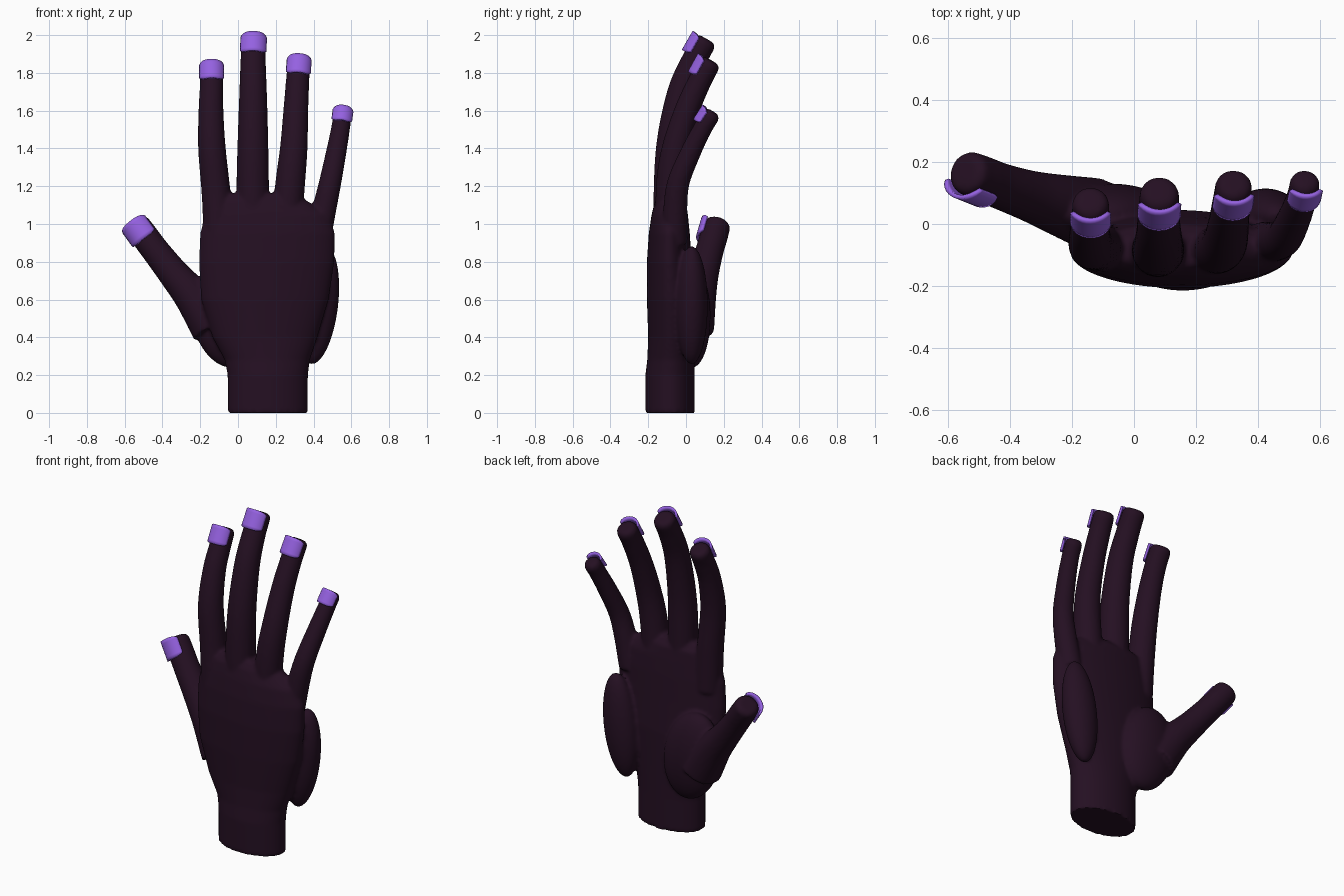
import bpy, bmesh, math
from mathutils import Vector, Matrix

if "Cube" in bpy.data.objects:
    bpy.data.objects.remove(bpy.data.objects["Cube"])


def material(name, rgb):
    m = bpy.data.materials.new(name)
    m.diffuse_color = (*rgb, 1)
    m.use_nodes = True
    m.node_tree.nodes["Principled BSDF"].inputs["Base Color"].default_value = m.diffuse_color
    return m


SKIN = material("dark plum", (0.018, 0.005, 0.016))
NAIL = material("violet", (0.30, 0.12, 0.75))


def make_object(name, bm, mat):
    bmesh.ops.recalc_face_normals(bm, faces=bm.faces)
    me = bpy.data.meshes.new(name)
    bm.to_mesh(me)
    bm.free()
    me.materials.append(mat)
    ob = bpy.data.objects.new(name, me)
    bpy.context.collection.objects.link(ob)
    return ob


def loft(bm, rings):
    """Skin a list of closed rings and cap both ends."""
    vs = [[bm.verts.new(p) for p in r] for r in rings]
    n = len(vs[0])
    for a, b in zip(vs, vs[1:]):
        for i in range(n):
            bm.faces.new((a[i], a[(i + 1) % n], b[(i + 1) % n], b[i]))
    bm.faces.new(vs[0])
    bm.faces.new(vs[-1])


def spline(pts, steps=6):
    """Catmull-Rom through tuples of x, y, z, radius."""
    p = [Vector(q) for q in pts]
    p = [2 * p[0] - p[1]] + p + [2 * p[-1] - p[-2]]
    out = []
    for i in range(1, len(p) - 2):
        a, b, c, d = p[i - 1:i + 3]
        for k in range(steps):
            t = k / steps
            out.append(0.5 * (2 * b + (c - a) * t + (2 * a - 5 * b + 4 * c - d) * t * t
                              + (3 * b - a - 3 * c + d) * t ** 3))
    return out + [p[-2]]


def frame(tangent, facing):
    t = tangent.normalized()
    out = (facing - t * facing.dot(t)).normalized()
    return t, out, t.cross(out)


def finger(bm, pts, facing):
    """Tapered tube with a softly rounded, blunt tip."""
    path = spline(pts)
    rings = []

    def ring(c, r, t):
        t, out, side = frame(t, facing)
        rings.append([c + r * (math.cos(a) * out + math.sin(a) * side)
                      for a in (math.tau * i / 28 for i in range(28))])
    for i, q in enumerate(path):
        tan = path[min(i + 1, len(path) - 1)].xyz - path[max(i - 1, 0)].xyz
        ring(q.xyz, q.w, tan)
    end, r = path[-1].xyz, path[-1].w
    for a in (25, 45, 65, 85):
        s = math.radians(a)
        ring(end + tan.normalized() * 0.03 * math.sin(s), r - 0.03 * (1 - math.cos(s)), tan)
    loft(bm, rings)


def nail(name, pts, facing, length):
    """Curved plate wrapped over the back of the fingertip."""
    path = spline(pts)
    end, r = path[-1].xyz, path[-1].w
    t, out, side = frame(end - path[-3].xyz, facing)
    bm = bmesh.new()
    rows = []
    for j in range(7):
        v = j / 6
        row = []
        for i in range(13):
            u = i / 6 - 1
            a = math.radians(68) * u
            along = -length + 0.03 + length * v
            along += (0.014 if v < 0.1 else -0.016 if v > 0.9 else 0) * u ** 4   # rounded corners
            row.append(bm.verts.new(end + t * along + r * 1.08 * math.sin(a) * side
                                    + (r * math.cos(a) + 0.012) * out))
        rows.append(row)
    for a, b in zip(rows, rows[1:]):
        for i in range(12):
            bm.faces.new((a[i], a[i + 1], b[i + 1], b[i]))
    bmesh.ops.recalc_face_normals(bm, faces=bm.faces)
    if sum((f.normal.dot(out) for f in bm.faces)) < 0:
        bmesh.ops.reverse_faces(bm, faces=bm.faces)
    ob = make_object(name, bm, NAIL)
    mod = ob.modifiers.new("thickness", 'SOLIDIFY')
    mod.thickness = 0.014
    mod.offset = 0
    for f in ob.data.polygons:
        f.use_smooth = True


def pad(bm, centre, radii, tilt):
    """Fleshy ellipsoid on the palm side, tilted about y."""
    m = (Matrix.Translation(centre) @ Matrix.Rotation(math.radians(tilt), 4, 'Y')
         @ Matrix.Diagonal((*radii, 1)))
    bmesh.ops.create_uvsphere(bm, u_segments=40, v_segments=24, radius=1, matrix=m)


hand = bmesh.new()

# wrist and palm: z, left, right, back, front
sections = [(0, -.055, .37, -.215, .045), (.2, -.055, .37, -.215, .045),
            (.28, -.07, .38, -.205, .045), (.4, -.135, .42, -.2, .045),
            (.6, -.195, .48, -.207, .045), (.8, -.207, .51, -.207, .03),
            (.95, -.2, .513, -.197, .02), (1.05, -.175, .48, -.182, .01),
            (1.12, -.14, .37, -.165, 0), (1.16, -.07, .29, -.14, -.03)]
loft(hand, [[((a + b) / 2 + (b - a) / 2 * math.cos(w), (c + d) / 2 + (d - c) / 2 * math.sin(w), z)
             for w in (math.tau * i / 56 for i in range(56))] for z, a, b, c, d in sections])

# thumb pad and heel pad
pad(hand, (-.065, .03, .51), (.18, .1, .275), -12)
pad(hand, (.425, .03, .57), (.105, .085, .315), 7)

# digits: x, y, z, radius from root to tip
BACK = Vector((0, -1, 0))
digits = {
    "index": ([(-.1, -.08, .9, .08), (-.115, -.075, 1.15, .077), (-.138, -.07, 1.4, .073),
               (-.143, -.03, 1.6, .066), (-.14, .02, 1.73, .062), (-.14, .062, 1.81, .06)], BACK, .11),
    "middle": ([(.08, -.085, .9, .085), (.078, -.085, 1.2, .086), (.079, -.072, 1.45, .081),
                (.08, -.025, 1.7, .073), (.08, .04, 1.86, .067), (.082, .092, 1.955, .064)], BACK, .115),
    "ring": ([(.25, -.08, .9, .08), (.275, -.08, 1.2, .079), (.295, -.055, 1.4, .073),
              (.306, .005, 1.6, .066), (.315, .07, 1.75, .062), (.322, .118, 1.84, .06)], BACK, .11),
    "little": ([(.42, -.06, .9, .068), (.455, -.057, 1.07, .064), (.488, -.04, 1.22, .059),
                (.52, .025, 1.38, .054), (.542, .085, 1.5, .05), (.552, .128, 1.57, .049)], BACK, .09),
    "thumb": ([(-.13, .03, .45, .12), (-.235, .06, .61, .1), (-.335, .09, .73, .083),
               (-.43, .122, .85, .075), (-.49, .146, .93, .074), (-.53, .162, .985, .072)],
              Vector((-.3, -1, 0)), .12),
}
for name, (pts, facing, length) in digits.items():
    finger(hand, pts, facing)
    nail(name + "_nail", pts, facing, length)

# fuse every piece into one skin
ob = make_object("hand", hand, SKIN)
mod = ob.modifiers.new("fuse", 'REMESH')
mod.mode = 'VOXEL'
mod.voxel_size = 0.011
mod.use_smooth_shade = True
mod = ob.modifiers.new("soften", 'SMOOTH')
mod.factor = 0.5
mod.iterations = 3
bpy.context.view_layer.objects.active = ob
ob.select_set(True)
for m in [m.name for m in ob.modifiers]:
    bpy.ops.object.modifier_apply(modifier=m)
bpy.ops.object.shade_smooth_by_angle(angle=math.radians(50))
